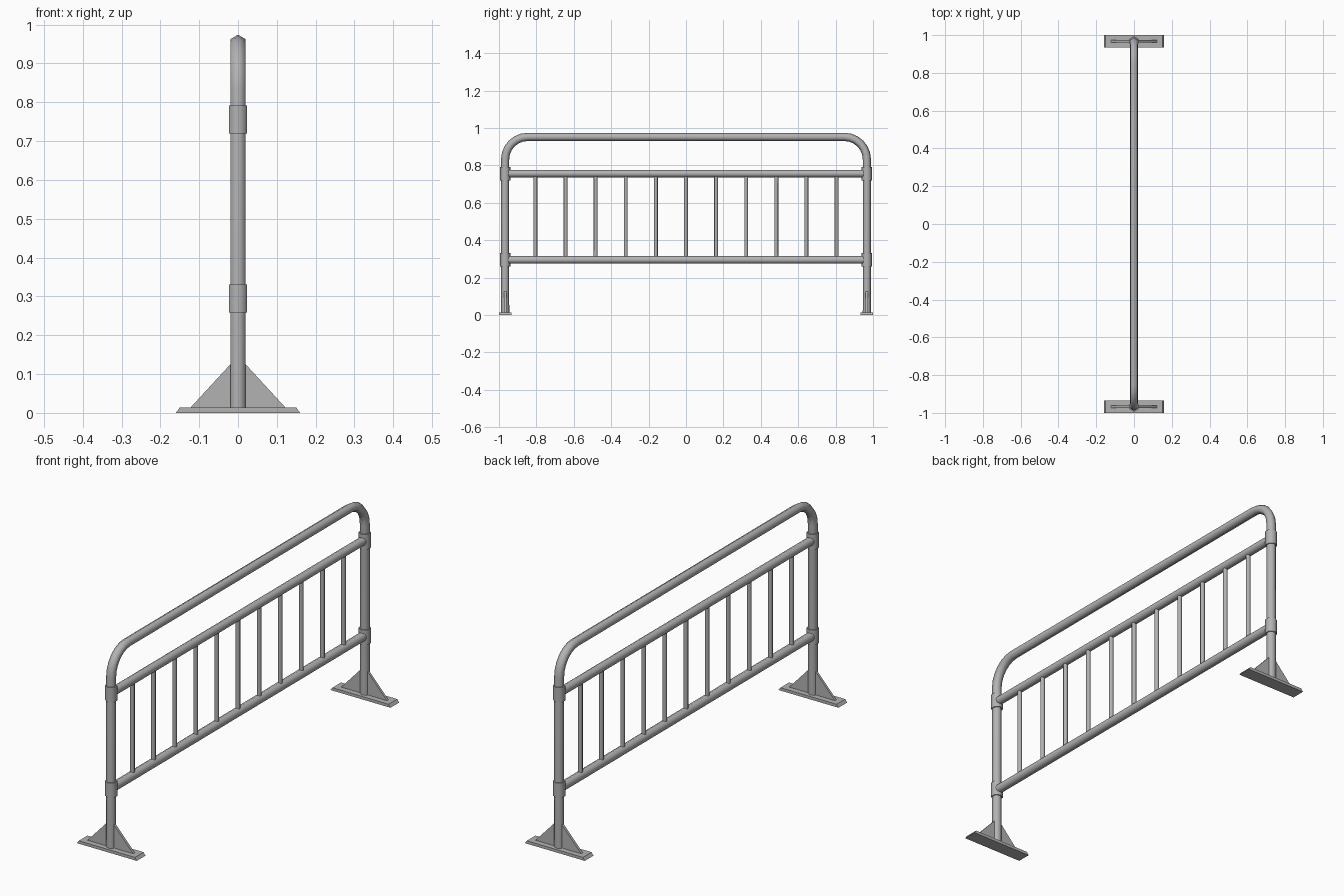
import bpy, bmesh, math
from mathutils import Vector

cube = bpy.data.objects.get("Cube")
if cube:
    bpy.data.objects.remove(cube)

# One painted steel colour
steel = bpy.data.materials.new("grey_steel")
GREY = (0.45, 0.45, 0.45, 1)
steel.diffuse_color = GREY
steel.use_nodes = True
steel.node_tree.nodes["Principled BSDF"].inputs["Base Color"].default_value = GREY


def finish(name, bm):
    bmesh.ops.recalc_face_normals(bm, faces=bm.faces)
    mesh = bpy.data.meshes.new(name)
    bm.to_mesh(mesh)
    bm.free()
    mesh.materials.append(steel)
    obj = bpy.data.objects.new(name, mesh)
    bpy.context.scene.collection.objects.link(obj)
    return obj


def tube(name, path, radius, sides):
    """Sweep a smooth polygonal tube along a path of (y, z) points."""
    bm = bmesh.new()
    pts = [Vector((0, y, z)) for y, z in path]
    across = Vector((1, 0, 0))
    rings = []
    for i, p in enumerate(pts):
        along = (pts[min(i + 1, len(pts) - 1)] - pts[max(i - 1, 0)]).normalized()
        out = across.cross(along)
        ring = []
        for k in range(sides):
            a = math.tau * k / sides
            ring.append(bm.verts.new(p + radius * (math.cos(a) * out + math.sin(a) * across)))
        rings.append(ring)
    for a, b in zip(rings, rings[1:]):
        for k in range(sides):
            n = (k + 1) % sides
            bm.faces.new((a[k], a[n], b[n], b[k])).smooth = True
    for ring in (rings[0], rings[-1]):
        cap = bm.faces.new(ring)
        for edge in cap.edges:
            edge.smooth = False
    return finish(name, bm)


def prism(name, outline, y, half):
    """Extrude an (x, z) outline along y."""
    bm = bmesh.new()
    face = bm.faces.new([bm.verts.new((x, y - half, z)) for x, z in outline])
    ext = bmesh.ops.extrude_face_region(bm, geom=[face])
    verts = [g for g in ext["geom"] if isinstance(g, bmesh.types.BMVert)]
    bmesh.ops.translate(bm, verts=verts, vec=(0, 2 * half, 0))
    return finish(name, bm)


POST_Y, TOP_Z, BEND = 0.967, 0.952, 0.12
PLATE_Z = 0.014
LOWER_Z, UPPER_Z = 0.295, 0.756

# Bent outer frame: two posts and the top bar in one tube
half_path = [(POST_Y, PLATE_Z - 0.004)]
for i in range(7):
    a = math.pi / 2 * i / 6
    half_path.append((POST_Y - BEND + BEND * math.cos(a), TOP_Z - BEND + BEND * math.sin(a)))
frame = half_path + [(-y, z) for y, z in reversed(half_path)]
tube("outer_frame", frame, 0.022, 6)

# Horizontal rails
for name, z, r in (("lower_rail", LOWER_Z, 0.021), ("upper_rail", UPPER_Z, 0.02)):
    tube(name, [(-POST_Y + 0.01, z), (POST_Y - 0.01, z)], r, 8)

# Upright bars between the rails
for i in range(11):
    y = (i - 5) * 0.161
    tube(f"upright_bar_{i + 1}", [(y, LOWER_Z + 0.01), (y, UPPER_Z - 0.01)], 0.0105, 8)

for side, s in (("front", -1), ("back", 1)):
    y = s * POST_Y
    # Collars where the rails meet the post
    for level, z in (("lower", LOWER_Z), ("upper", UPPER_Z)):
        tube(f"{side}_{level}_collar", [(y, z - 0.036), (y, z + 0.036)], 0.0275, 6)
    # Foot plate with bevelled ends
    prism(f"{side}_foot_plate",
          [(-0.16, 0), (0.16, 0), (0.15, PLATE_Z), (-0.15, PLATE_Z)], y, 0.033)
    # Triangular stiffeners on both sides of the post
    for label, d in (("left", 1), ("right", -1)):
        prism(f"{side}_{label}_gusset",
              [(0, PLATE_Z - 0.003), (d * 0.122, PLATE_Z - 0.003), (d * 0.122, PLATE_Z),
               (d * 0.018, 0.127), (0, 0.127)], y, 0.006)
